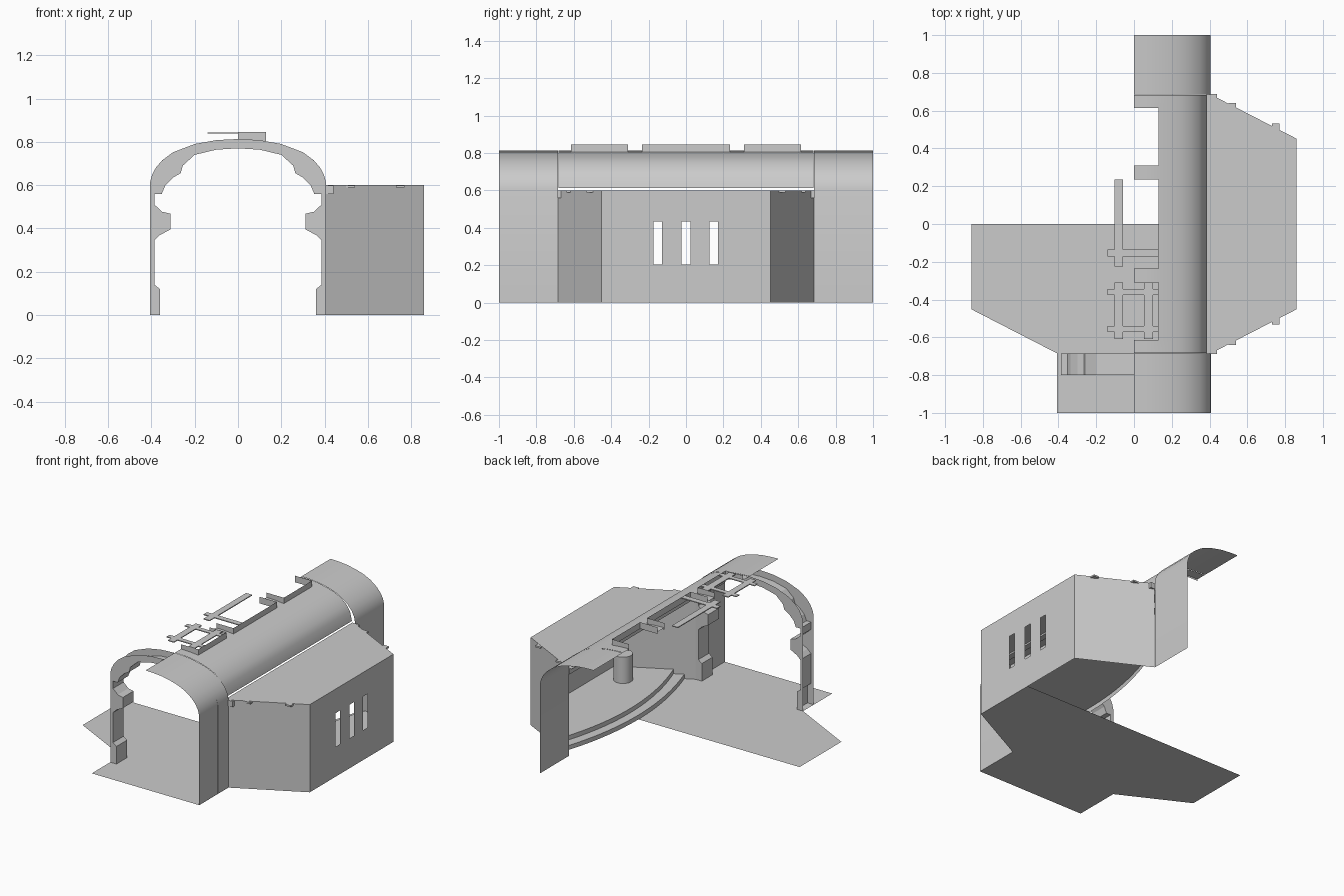
import bpy, bmesh, math

if "Cube" in bpy.data.objects:
    bpy.data.objects.remove(bpy.data.objects["Cube"])


def make(name, polys, smooth=False):
    """Mesh from a list of polygons given as point lists."""
    bm = bmesh.new()
    for p in polys:
        bm.faces.new([bm.verts.new(v) for v in p])
    bmesh.ops.remove_doubles(bm, verts=bm.verts, dist=0.0005)
    me = bpy.data.meshes.new(name)
    bm.to_mesh(me)
    bm.free()
    ob = bpy.data.objects.new(name, me)
    bpy.context.collection.objects.link(ob)
    if smooth:
        bpy.ops.object.select_all(action='DESELECT')
        ob.select_set(True)
        bpy.context.view_layer.objects.active = ob
        bpy.ops.object.shade_smooth_by_angle(angle=math.radians(35))
    return ob


def box(name, x0, x1, y0, y1, z0, z1):
    bpy.ops.mesh.primitive_cube_add(size=1, location=((x0 + x1) / 2, (y0 + y1) / 2, (z0 + z1) / 2))
    ob = bpy.context.object
    ob.name = name
    ob.scale = (x1 - x0, y1 - y0, z1 - z0)
    return ob


def wall(a, b, z0, z1):
    return [(*a, z0), (*b, z0), (*b, z1), (*a, z1)]


def loft(profile, y0, y1):
    """Strip of quads sweeping an (x, z) profile along y."""
    return [[(a[0], y0, a[1]), (b[0], y0, b[1]), (b[0], y1, b[1]), (a[0], y1, a[1])]
            for a, b in zip(profile, profile[1:])]


# Front half of the floor
half = [(0, -1), (0.407, -1), (0.407, -0.685), (0.86, -0.452), (0.86, 0)]
outline = half + [(-x, y) for x, y in reversed(half[1:])]
make("floor", [[(x, y, 0) for x, y in outline]])

# Right half of the barrel vault: two end bays down to the floor
curve = [(0, .813), (.065, .811), (.13, .805), (.20, .79), (.25, .775), (.30, .752),
         (.35, .715), (.38, .68), (.398, .645), (.406, .61)]
make("vault_front_bay", loft([*curve, (.406, 0)], -1, -.685), True)
make("vault_back_bay", loft([*curve, (.406, 0)], .685, 1), True)

# Middle bay with three skylight openings along the crown
openings = [(-.615, -.31), (-.235, .235), (.31, .615)]
mid = curve[:6] + [(.345, .712), (.37, .675), (.385, .612)]
cuts = [-.682, *[y for o in openings for y in o], .682]
polys = []
for i, (y0, y1) in enumerate(zip(cuts, cuts[1:])):
    polys += loft(mid[2:] if i % 2 else mid, y0, y1)
make("vault_middle_bay", polys, True)

# Skylight curbs
for y0, y1 in openings:
    make("skylight_curb", [wall((.13, y0), (.13, y1), .80, .845),
                           wall((0, y0), (.13, y0), .80, .845),
                           wall((0, y1), (.13, y1), .80, .845)])

# Skylight bars
bars = [(-.14, .13, -.376, -.344), (-.14, .13, -.572, -.54),
        (-.103, -.058, -.61, -.31), (.053, .10, -.61, -.31),
        (-.14, .13, -.172, -.134), (-.103, -.058, -.225, .235)]
for b in bars:
    box("skylight_bar", *b, .838, .844)

# Transverse arch rib, left open on its outer side
inner = [(.36, 0), (.36, .12), (.386, .14), (.386, .345), (.36, .37), (.312, .395),
         (.312, .468), (.35, .477), (.386, .51), (.386, .56), (.352, .56), (.335, .60),
         (.30, .635), (.265, .655), (.255, .69), (.20, .74), (.10, .764), (0, .77)]
outer = [(.407, 0), (.407, .12), (.407, .14), (.407, .345), (.407, .37), (.407, .395),
         (.407, .468), (.407, .477), (.407, .51), (.407, .56), (.407, .61), (.398, .645),
         (.38, .68), (.35, .715), (.30, .752), (.20, .79), (.10, .808), (0, .813)]
polys = []
for s in (1, -1):
    pin = [(s * x, z) for x, z in inner]
    pout = [(s * x, z) for x, z in outer]
    polys += loft(pin, -.80, -.685)
    for y in (-.80, -.685):
        for i in range(len(pin) - 1):
            polys.append([(x, y, z) for x, z in (pin[i], pin[i + 1], pout[i + 1], pout[i])])
make("arch_rib", polys)

# Alcove walls with three tall windows, and its flat roof
H = .6
polys = [wall((.407, s * .685), (.86, s * .452), 0, H) for s in (1, -1)]
ys = [-.452, -.175, -.128, -.025, .025, .125, .172, .452]
zs = [0, .205, .435, H]
for i in range(7):
    for j in range(3):
        if not (i % 2 and j == 1):
            polys.append(wall((.86, ys[i]), (.86, ys[i + 1]), zs[j], zs[j + 1]))
make("alcove_walls", polys)
make("alcove_roof", [[(x, y, H) for x, y in
     [(.385, -.685), (.407, -.685), (.86, -.452), (.86, .452), (.407, .685), (.385, .685)]]])

# Ceiling beams whose ends pass through the slanted walls
for x, y, z in [(.42, .687, .56), (.52, .64, .588), (.75, .532, .588)]:
    box("ceiling_beam", x - .02, x + .02, -y, y, z, .599)

# Two-step curved dais, shallow arc bounded by the slanted walls
for inset, z0, z1 in [(0, 0, .03), (.06, .03, .06)]:
    xf, xe = .36 + inset, .47 + inset
    ye = .685 - (xe - .407) * .514
    arc = []
    for i in range(25):
        t = -1 + i / 12
        arc.append((xf + (xe - xf) * t * t, ye * t))
    top = [(x, y, z1) for x, y in [*arc, (.858, .45), (.858, -.45)]]
    make("dais_step", [top] + [wall(a, b, z0, z1) for a, b in zip(arc, arc[1:])])

# Round pedestal on the dais
bpy.ops.mesh.primitive_cylinder_add(vertices=24, radius=.06, depth=.18, location=(.70, -.32, .15))
bpy.context.object.name = "pedestal"
bpy.ops.object.shade_smooth_by_angle(angle=math.radians(35))
